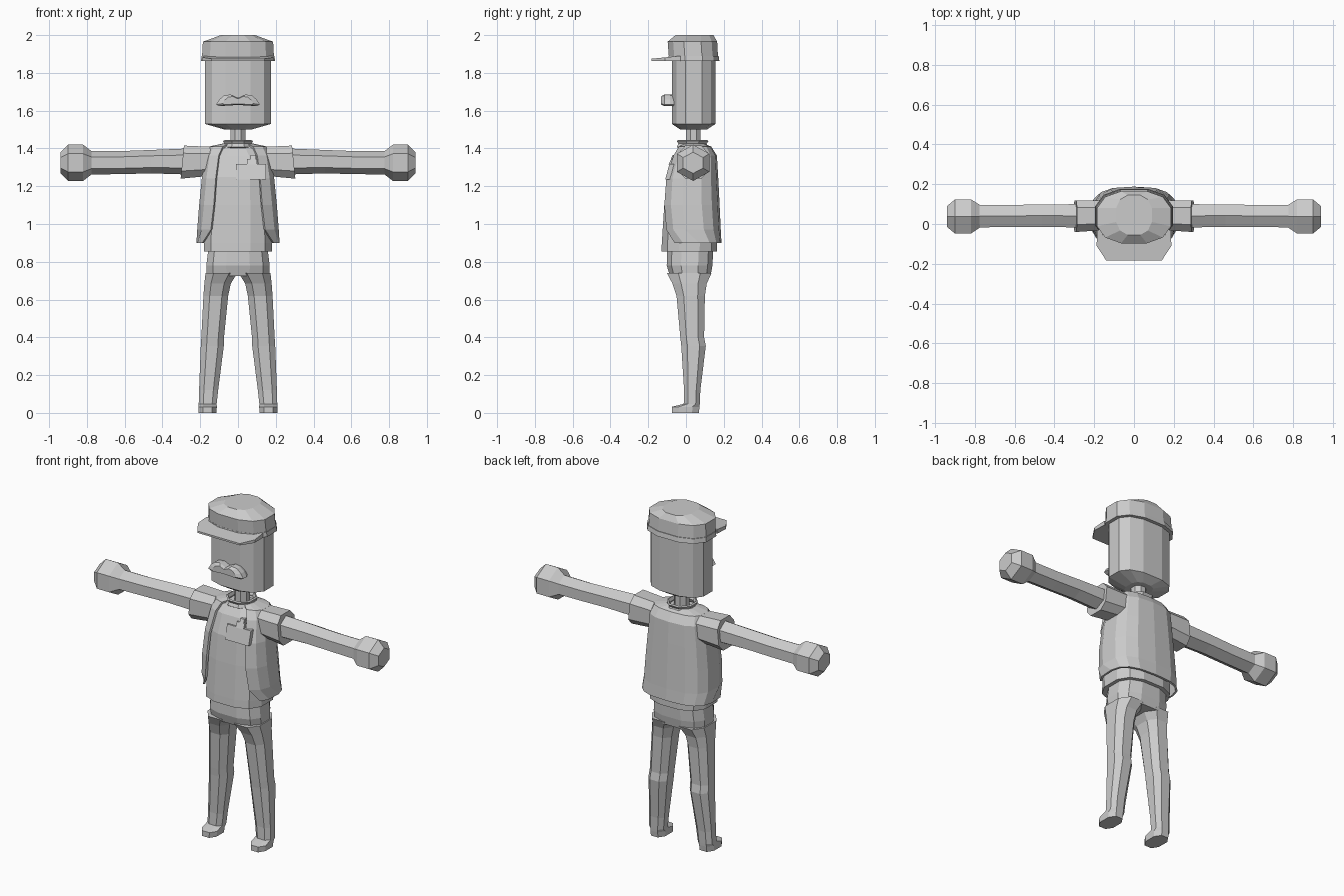
import bpy, bmesh
from math import sin, cos, pi, asin, copysign


def spow(v, p):
    return copysign(abs(v) ** p, v) if abs(v) > 1e-6 else 0.0


def ring(n, a0, a1, b0, b1, p=0.8, phase=0.5):
    """Rounded n-sided section filling the box a0..a1 by b0..b1."""
    pts = [(spow(cos(2 * pi * (i + phase) / n), p), spow(sin(2 * pi * (i + phase) / n), p)) for i in range(n)]
    ma, mb = max(abs(q[0]) for q in pts), max(abs(q[1]) for q in pts)
    return [((a0 + a1) / 2 + (a1 - a0) / 2 * a / ma, (b0 + b1) / 2 + (b1 - b0) / 2 * b / mb) for a, b in pts]


def loft(name, rings, closed=True, caps=True, mirror=False, thick=0):
    """Skin a list of 3D rings with quads."""
    bm = bmesh.new()
    vs = [[bm.verts.new(c) for c in r] for r in rings]
    n = len(rings[0])
    for r, s in zip(vs, vs[1:]):
        for i in range(n if closed else n - 1):
            j = (i + 1) % n
            bm.faces.new((r[i], r[j], s[j], s[i]))
    if caps and closed:
        bm.faces.new(vs[0])
        bm.faces.new(vs[-1])
    bmesh.ops.recalc_face_normals(bm, faces=bm.faces)
    me = bpy.data.meshes.new(name)
    bm.to_mesh(me)
    bm.free()
    ob = bpy.data.objects.new(name, me)
    bpy.context.collection.objects.link(ob)
    if thick:
        mod = ob.modifiers.new("Thickness", 'SOLIDIFY')
        mod.thickness, mod.offset = thick, 0
    if mirror:
        ob.modifiers.new("Mirror", 'MIRROR').use_mirror_merge = False
    return ob


def upright(name, n, rows, p=0.8, phase=0.5, **kw):
    """Rows of (z, x0, x1, y0, y1) stacked upward."""
    return loft(name, [[(x, y, z) for x, y in ring(n, a, b, c, d, p, phase)] for z, a, b, c, d in rows], **kw)


def sideways(name, n, rows, p=1, phase=0.5, lean=0, **kw):
    """Rows of (x, y0, y1, z0, z1) running outward along x."""
    return loft(name, [[(x - lean * (z - (e + f) / 2), y, z) for y, z in ring(n, c, d, e, f, p, phase)]
                       for x, c, d, e, f in rows], mirror=True, **kw)


# Head and neck
upright("head", 12, [(1.50, -.07, .07, -.03, .11), (1.53, -.175, .175, -.075, .157),
                     (1.90, -.175, .175, -.075, .157)], p=0.75)
upright("neck", 8, [(1.40, -.04, .04, 0, .078), (1.52, -.04, .04, 0, .078)], p=1)

# Cap: band, crown and visor
upright("cap_band", 12, [(1.862, -.196, .196, -.095, .177), (1.89, -.193, .193, -.092, .173)])
upright("cap_crown", 12, [(1.875, -.191, .191, -.09, .17), (1.965, -.186, .186, -.097, .165),
                          (2.0, -.09, .09, -.055, .145)])
visor = [(.185, -.03), (.188, -.11), (.14, -.183), (-.14, -.183), (-.188, -.11), (-.185, -.03)]
loft("cap_visor", [[(x, y, 1.864) for x, y in visor], [(x, y, 1.893 + .1 * y) for x, y in visor]])

# Moustache: lobed outline, rounded at the front
half = [(.04, 1.686), (.075, 1.68), (.1, 1.658), (.116, 1.632), (.1, 1.624), (.04, 1.628)]
lip = [(0, 1.668)] + half + [(0, 1.63)] + [(-x, z) for x, z in reversed(half)]
loft("moustache", [[(x * s, y, 1.65 + (z - 1.65) * s) for x, z in lip]
                   for y, s in ((-.06, .9), (-.085, 1), (-.115, 1), (-.132, .7))])

# Shirt with hem
upright("shirt", 12, [(.855, -.18, .18, -.13, .165), (.90, -.18, .18, -.128, .165),
                      (1.10, -.175, .175, -.115, .155), (1.25, -.17, .17, -.10, .148),
                      (1.36, -.16, .16, -.065, .14), (1.415, -.09, .09, -.025, .105)], p=0.75)

# Open jacket: shell wrapping the sides and back; last column is the front edge
rows = []
for z, rx, y0, y1, edge in [(.90, .215, -.10, .182, .185), (.97, .211, -.117, .178, .14),
                            (1.10, .202, -.124, .172, .125), (1.24, .188, -.112, .165, .115),
                            (1.36, .172, -.07, .158, .10), (1.405, .155, -.04, .13, .08),
                            (1.42, .08, -.01, .095, .045)]:
    start = asin((edge / rx) ** (1 / .7))
    cols = [start + (2 * pi - 2 * start) * i / 12 for i in range(13)]
    rows.append([(rx * spow(sin(t), .7), (y0 + y1) / 2 - (y1 - y0) / 2 * spow(cos(t), .7), z) for t in cols])
loft("jacket", rows, closed=False, thick=.012)

# Collar ring
upright("collar", 8, [(1.405, -.08, .08, -.045, .115), (1.425, -.068, .068, -.035, .105),
                      (1.442, -.075, .075, -.045, .115)], p=1, caps=False, thick=.01)

# Chest pocket with a clip above it
def slab(name, x0, x1, z0, z1, y0, y1, depth):
    front = [(x0, y0, z0), (x1, y0, z0), (x1, y1, z1), (x0, y1, z1)]
    loft(name, [front, [(x, y + depth, z) for x, y, z in front]])

slab("chest_pocket", -.01, .147, 1.235, 1.318, -.11, -.088, .025)
slab("clip_bar", .048, .10, 1.315, 1.345, -.092, -.078, .022)
slab("clip_stem", .066, .092, 1.345, 1.365, -.08, -.07, .022)

# Sleeves, arms and hands
sideways("sleeve", 8, [(.14, -.03, .12, 1.255, 1.408), (.295, -.04, .118, 1.24, 1.415)], p=.7, lean=.1)
sideways("arm", 6, [(.26, -.018, .10, 1.262, 1.40), (.46, -.014, .098, 1.268, 1.392),
                    (.62, -.014, .096, 1.264, 1.386), (.80, -.018, .096, 1.262, 1.386)])
sideways("hand", 6, [(.775, -.018, .096, 1.263, 1.385), (.82, -.048, .124, 1.228, 1.42),
                     (.90, -.048, .124, 1.228, 1.42), (.94, -.015, .09, 1.268, 1.38)])

# Trousers: each half of the hips runs down into a leg and foot
upright("hips", 12, [(.725, -.165, .165, -.085, .13), (.78, -.168, .168, -.102, .14),
                     (.88, -.155, .155, -.10, .145)], p=.75)
upright("leg", 8, [(.0, .115, .208, -.075, .068), (.032, .112, .21, -.075, .072),
                   (.048, .113, .208, -.012, .073), (.12, .105, .206, -.01, .076),
                   (.355, .075, .197, -.025, .105), (.40, .074, .194, -.03, .096),
                   (.62, .052, .183, -.05, .10), (.685, .038, .178, -.072, .11),
                   (.74, .004, .172, -.10, .135)], mirror=True)
